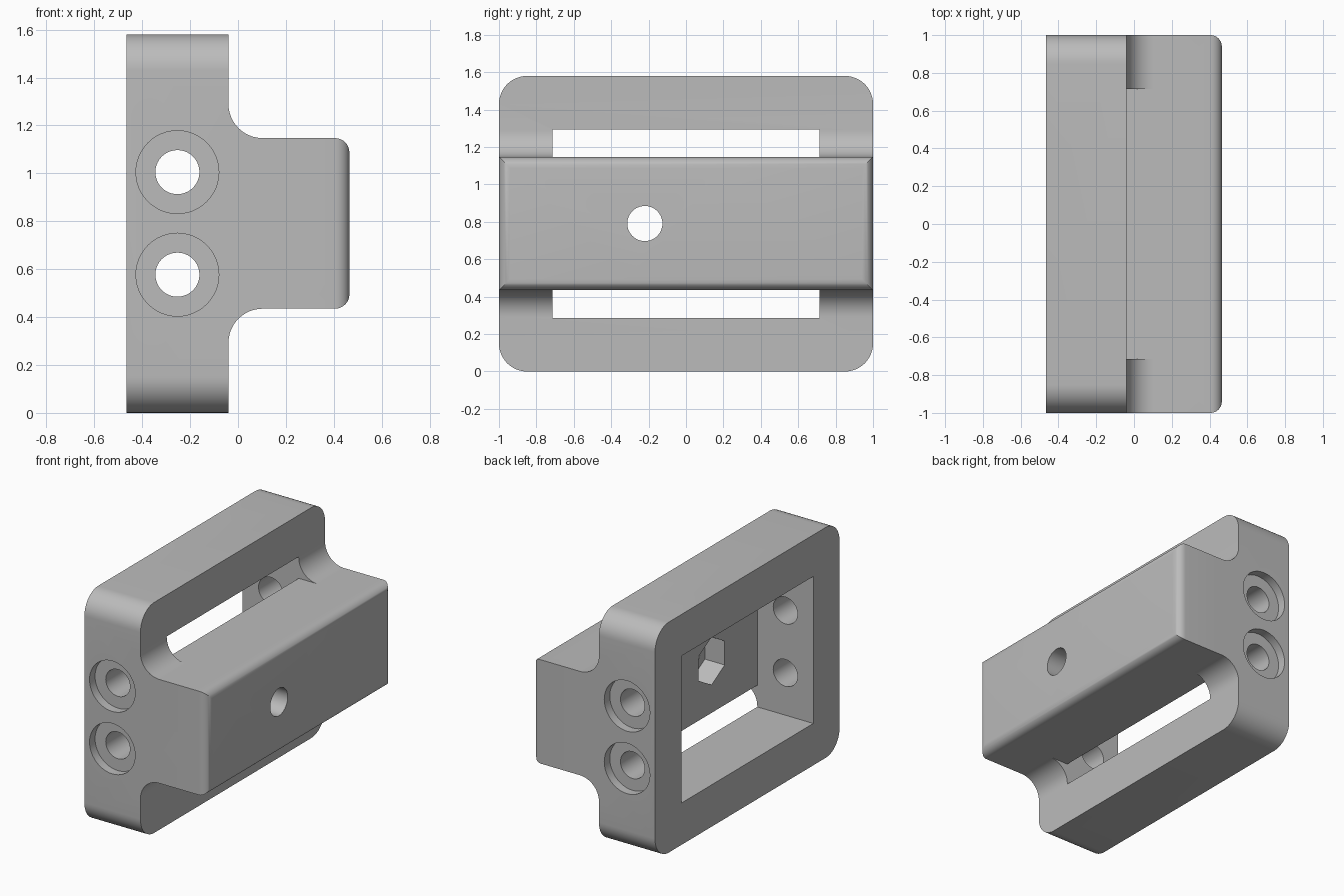
import bpy, bmesh, math
from mathutils import Vector

if "Cube" in bpy.data.objects:
    bpy.data.objects.remove(bpy.data.objects["Cube"])

grey = bpy.data.materials.new("mid grey")
grey.diffuse_color = (0.5, 0.5, 0.5, 1)
grey.use_nodes = True
grey.node_tree.nodes["Principled BSDF"].inputs["Base Color"].default_value = grey.diffuse_color

X0, X1, X2 = -0.465, -0.04, 0.465      # frame back, frame face, block face
Z0, Z1, ZT = 0.435, 1.147, 1.58        # block bottom, block top, frame top
R = 0.143                              # fillet between frame and block


def arc(cx, cy, r, a0, a1, n=12):
    return [(cx + r * math.cos(math.radians(a0 + (a1 - a0) * i / n)),
             cy + r * math.sin(math.radians(a0 + (a1 - a0) * i / n))) for i in range(n + 1)]


def prism(name, pts, axis, lo, hi):
    """Extrude a 2D outline along an axis; the outline uses the other two axes in order."""
    bm = bmesh.new()
    place = {"x": lambda p, t: (t, p[0], p[1]),
             "y": lambda p, t: (p[0], t, p[1]),
             "z": lambda p, t: (p[0], p[1], t)}[axis]
    a = [bm.verts.new(place(p, lo)) for p in pts]
    b = [bm.verts.new(place(p, hi)) for p in pts]
    n = len(pts)
    bm.faces.new(a)
    bm.faces.new(b[::-1])
    for i in range(n):
        bm.faces.new((a[i], b[i], b[(i + 1) % n], a[(i + 1) % n]))
    bmesh.ops.recalc_face_normals(bm, faces=bm.faces)
    me = bpy.data.meshes.new(name)
    bm.to_mesh(me)
    bm.free()
    ob = bpy.data.objects.new(name, me)
    bpy.context.collection.objects.link(ob)
    me.materials.append(grey)
    return ob


def boolean(ob, cutter, op):
    m = ob.modifiers.new(op.lower(), "BOOLEAN")
    m.operation, m.object, m.solver = op, cutter, "EXACT"
    bpy.context.view_layer.objects.active = ob
    bpy.ops.object.modifier_apply(modifier=m.name)
    bpy.data.objects.remove(cutter, do_unlink=True)


# Side profile: tall frame with filleted block and rounded block edges
e = 0.06
profile = [(X0, 0), (X1, 0)]
profile += arc(X1 + R, Z0 - R, R, 180, 90)
profile += arc(X2 - e, Z0 + e, e, -90, 0, 8)
profile += arc(X2 - e, Z1 - e, e, 0, 90, 8)
profile += arc(X1 + R, Z1 + R, R, 270, 180)
profile += [(X1, ZT), (X0, ZT)]
body = prism("bracket_body", profile, "y", -1, 1)

# Round the block's end edges
plan = [(-0.6, -1.0)] + arc(X2 - e, -1 + e, e, -90, 0, 8)
plan += arc(X2 - e, 1 - e, e, 0, 90, 8) + [(-0.6, 1.0)]
boolean(body, prism("plan_cutter", plan, "z", -0.3, 2), "INTERSECT")

# Round the frame's four corners
c = 0.15
outline = arc(1 - c, c, c, -90, 0) + arc(1 - c, ZT - c, c, 0, 90)
outline += arc(-1 + c, ZT - c, c, 90, 180) + arc(-1 + c, c, c, 180, 270)
boolean(body, prism("corner_cutter", outline, "x", -0.7, 0.7), "INTERSECT")

# Rear cavity, opening above and below the block
xs = X1 + R + 0.05
cavity = [(-0.6, 0.287), (xs, 0.287), (xs, Z0), (X1, Z0),
          (X1, Z1), (xs, Z1), (xs, 1.295), (-0.6, 1.295)]
boolean(body, prism("cavity_cutter", cavity, "y", -0.715, 0.715), "DIFFERENCE")

# Cross holes with counterbores on both ends
for z in (0.577, 1.005):
    boolean(body, prism("hole_cutter", arc(-0.253, z, 0.092, 0, 360, 40)[:-1], "y", -1.2, 1.2), "DIFFERENCE")
    for s in (-1, 1):
        ring = arc(-0.253, z, 0.173, 0, 360, 48)[:-1]
        boolean(body, prism("counterbore_cutter", ring, "y", s * 0.94, s * 1.2), "DIFFERENCE")

# Bolt hole through the block with a hexagonal nut pocket behind
boolean(body, prism("bolt_cutter", arc(-0.22, 0.791, 0.094, 0, 360, 40)[:-1], "x", -0.2, 0.7), "DIFFERENCE")
boolean(body, prism("nut_cutter", arc(-0.22, 0.791, 0.164, 30, 390, 6)[:-1], "x", -0.2, X1 + 0.15), "DIFFERENCE")

# Smooth the rounded surfaces, keep edges sharp
bpy.ops.object.select_all(action="DESELECT")
body.select_set(True)
bpy.context.view_layer.objects.active = body
bpy.ops.object.shade_smooth_by_angle(angle=math.radians(25))
